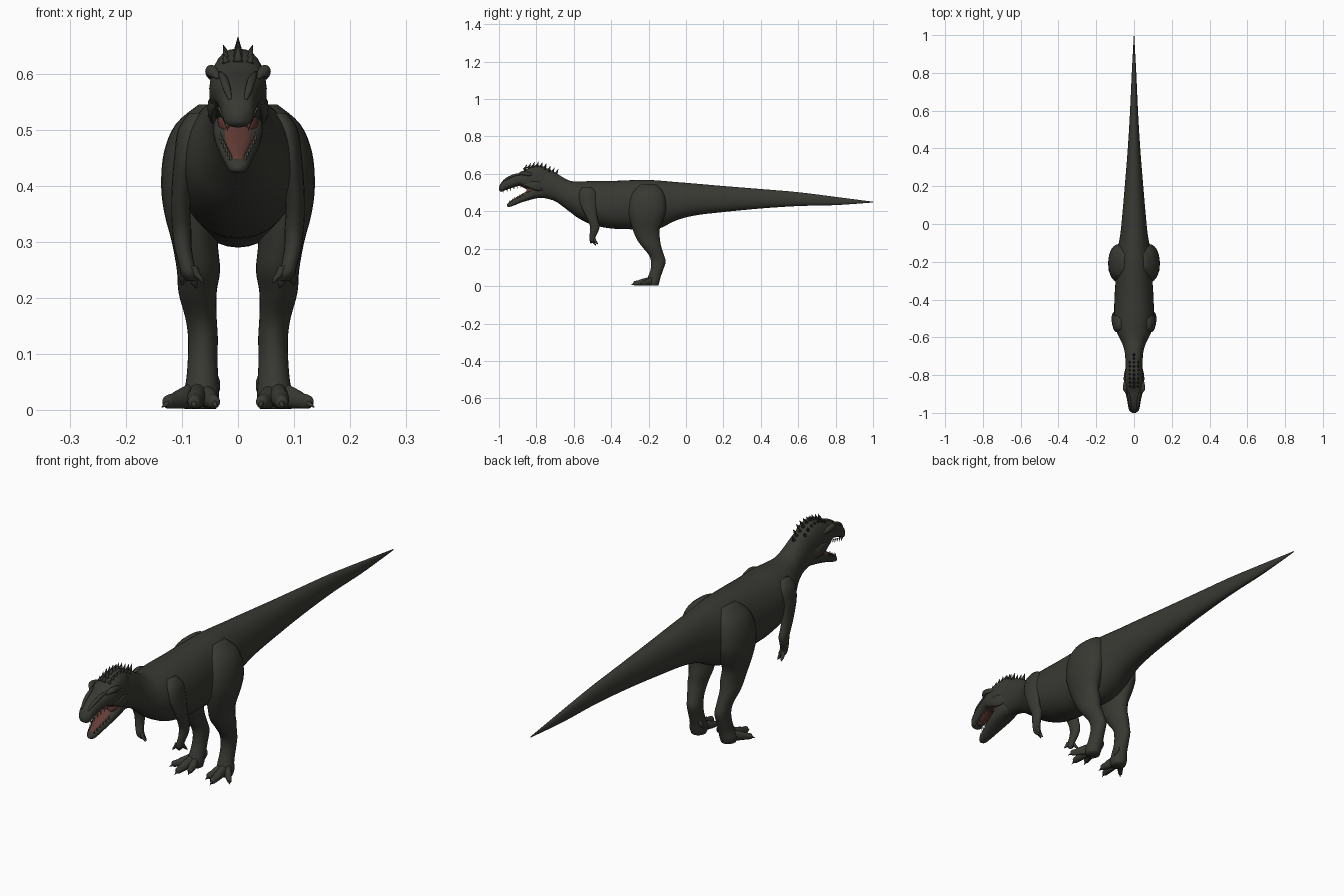
import bpy, bmesh, math
from mathutils import Vector


def material(name, rgb):
    m = bpy.data.materials.new(name)
    m.diffuse_color = (*rgb, 1)
    return m


HIDE = material("dark olive hide", (0.040, 0.040, 0.033))
MOUTH = material("mouth flesh", (0.13, 0.045, 0.036))
TOOTH = material("dull tooth", (0.12, 0.11, 0.085))


def catmull(a, b, c, d, t):
    return tuple(0.5 * (2*q + (r-p)*t + (2*p-5*q+4*r-s)*t*t + (3*q-p-3*r+s)*t**3)
                 for p, q, r, s in zip(a, b, c, d))


def refine(st, steps):
    """Smooth a list of stations with a spline."""
    out = []
    for i in range(len(st) - 1):
        a, d = st[max(i-1, 0)], st[min(i+2, len(st)-1)]
        out += [catmull(a, st[i], st[i+1], d, k / steps) for k in range(steps)]
    return out + [st[-1]]


def finish(name, bm, mat, mirror):
    bmesh.ops.recalc_face_normals(bm, faces=bm.faces)
    me = bpy.data.meshes.new(name)
    bm.to_mesh(me)
    bm.free()
    me.materials.append(mat)
    for p in me.polygons:
        p.use_smooth = True
    ob = bpy.data.objects.new(name, me)
    bpy.context.scene.collection.objects.link(ob)
    if mirror:
        mod = ob.modifiers.new("mirror", 'MIRROR')
        mod.use_mirror_merge = False
    return ob


def loft(name, stations, up, mat=HIDE, mirror=False, sides=24, steps=4, power=2.0, taper=0.0):
    """Skin rings (x, y, z, half width along x, half depth along 'up')."""
    bm = bmesh.new()
    rings = []
    for x, y, z, w, d in refine(stations, steps):
        ring = []
        for i in range(sides):
            a = math.tau * i / sides
            c, s = math.cos(a), math.sin(a)
            u = math.copysign(abs(c) ** (2/power), c) * (1 - taper * s)
            v = math.copysign(abs(s) ** (2/power), s)
            p = Vector((x + u*max(w, 0.0005), y, z)) + Vector(up) * v * max(d, 0.0005)
            ring.append(bm.verts.new(p))
        rings.append(ring)
    for r, q in zip(rings, rings[1:]):
        for i in range(sides):
            j = (i + 1) % sides
            bm.faces.new((r[i], r[j], q[j], q[i]))
    bm.faces.new(rings[0])
    bm.faces.new(rings[-1])
    return finish(name, bm, mat, mirror)


def profile(rows):
    """Turn (y, top, bottom, half width) into ring stations."""
    return [(0, y, (t + b)/2, w, (t - b)/2) for y, t, b, w in rows]


def spike(name, base, tip, radius, mat=HIDE, mirror=False):
    bm = bmesh.new()
    b, t = Vector(base), Vector(tip)
    rot = (t - b).to_track_quat('Z', 'Y').to_matrix().to_4x4()
    rot.translation = (b + t) / 2
    bmesh.ops.create_cone(bm, cap_ends=True, segments=8, radius1=radius, radius2=0.0003,
                          depth=(t - b).length, matrix=rot)
    return finish(name, bm, mat, mirror)


Y, Z = (0, 1, 0), (0, 0, 1)

# Tail, torso and neck in one smooth skin
loft("body", profile([
    (1.0, .451, .447, .001), (.8, .477, .433, .012), (.6, .502, .428, .021),
    (.4, .519, .415, .033), (.2, .535, .396, .049), (.05, .548, .378, .062),
    (-.05, .556, .352, .072), (-.13, .563, .313, .086), (-.2, .567, .29, .095),
    (-.3, .566, .304, .098), (-.4, .562, .308, .104), (-.5, .562, .328, .104),
    (-.57, .559, .36, .092), (-.62, .563, .396, .068), (-.66, .583, .427, .053),
    (-.7, .608, .454, .047), (-.75, .632, .469, .045), (-.8, .638, .474, .044),
    (-.83, .615, .49, .03)]), Z, sides=36, power=2.1, taper=.06)

# Skull with upper jaw, and the open lower jaw
loft("skull", profile([
    (-.72, .61, .53, .03), (-.77, .642, .505, .045), (-.82, .641, .508, .05),
    (-.86, .622, .525, .051), (-.89, .606, .538, .046), (-.93, .591, .528, .037),
    (-.965, .573, .515, .031), (-.987, .555, .504, .025), (-1.0, .53, .512, .009)]),
    Z, power=2.5, taper=.08)
loft("lower_jaw", profile([
    (-.75, .55, .475, .034), (-.8, .54, .469, .044), (-.84, .51, .459, .041),
    (-.88, .486, .447, .034), (-.915, .466, .433, .026), (-.945, .449, .423, .018),
    (-.957, .437, .427, .006)]), Z, power=2.5)

# Flesh inside the mouth: tongue, palate and throat
loft("tongue", profile([
    (-.8, .55, .5, .034), (-.84, .516, .475, .031), (-.88, .491, .462, .025),
    (-.915, .471, .445, .018), (-.945, .452, .435, .010)]), Z, MOUTH, sides=16)
loft("palate", profile([
    (-.81, .56, .502, .036), (-.86, .56, .521, .034), (-.89, .56, .535, .03),
    (-.93, .55, .525, .023), (-.97, .53, .512, .015)]), Z, MOUTH, sides=16)
loft("throat", profile([
    (-.8, .56, .48, .036), (-.835, .55, .482, .036), (-.852, .535, .49, .026)]),
    Z, MOUTH, sides=16)

# Teeth along both jaws
for i in range(6):
    t = i / 5
    y = -.885 - .09*t
    spike("upper_tooth", (.033 - .013*t, y, .541 - .028*t),
          (.031 - .013*t, y + .002, .526 - .028*t), .0035, TOOTH, True)
    y = -.875 - .068*t
    spike("lower_tooth", (.031 - .018*t, y, .482 - .036*t),
          (.031 - .018*t, y, .497 - .036*t), .003, TOOTH, True)

# Brow horns, cheek ridges and nostril bumps
loft("brow_horn", [(.036, -.9, .594, .004, .004), (.045, -.883, .603, .01, .01),
                   (.048, -.868, .604, .0105, .0115), (.046, -.84, .599, .009, .011),
                   (.04, -.81, .595, .004, .004)], Z, mirror=True, sides=12)
loft("cheek_ridge", [(.04, -.87, .545, .004, .004), (.045, -.83, .54, .009, .02),
                     (.043, -.79, .535, .009, .026), (.036, -.75, .53, .004, .01)],
     Z, mirror=True, sides=12)
loft("snout_ridge", [(.032, -.885, .6, .004, .004), (.026, -.92, .592, .007, .007),
                     (.02, -.96, .574, .007, .007), (.014, -.985, .555, .003, .003)],
     Z, mirror=True, sides=10)

# Crest of short spikes over the crown and nape
for i in range(9):
    y = -.86 + .021*i
    top = .628 + .02*math.sin(math.pi * min(1, (i + .6) / 7)) - max(0, i - 5)*.006
    spike("crest_spike", (0, y - .004, top - .012), (0, y + .01, top + .018), .009)
    if i < 7:
        spike("side_spike", (.021, y, top - .014), (.026, y + .009, top + .003), .007,
              mirror=True)

# Hind legs from hip to sole
loft("hind_leg", [
    (.05, -.2, .545, .02, .04), (.069, -.203, .51, .042, .077),
    (.081, -.206, .46, .051, .096), (.084, -.208, .4, .053, .1),
    (.082, -.211, .35, .049, .088), (.077, -.213, .3, .041, .071),
    (.0705, -.201, .25, .0385, .062), (.072, -.183, .21, .034, .051),
    (.066, -.158, .165, .028, .04), (.0625, -.148, .13, .0265, .039),
    (.063, -.155, .09, .0265, .034), (.064, -.169, .05, .029, .034),
    (.067, -.178, .022, .033, .036), (.067, -.178, .002, .028, .03)],
    Y, mirror=True, sides=28)

# Three spread toes with claws, and a small rear toe
for label, mid, end in (("inner", (.052, -.215), (.043, -.248)),
                        ("middle", (.075, -.235), (.078, -.276)),
                        ("outer", (.1, -.207), (.124, -.235))):
    (mx, my), (ex, ey) = mid, end
    loft(label + "_toe", [(.068, -.165, .03, .018, .026), (mx, my, .021, .016, .018),
                          ((mx + ex)/2, (my + ey)/2, .017, .014, .014),
                          (ex, ey, .015, .011, .012), (ex, ey - .006, .014, .005, .006)],
         Z, mirror=True, sides=14)
    dx, dy = ex - mx, ey - my
    n = math.hypot(dx, dy)
    spike(label + "_toe_claw", (ex - dx/n*.003, ey - dy/n*.003, .015),
          (ex + dx/n*.019, ey + dy/n*.019, .005), .008, mirror=True)
loft("rear_toe", [(.05, -.155, .075, .008, .009), (.041, -.152, .055, .008, .01),
                  (.038, -.158, .04, .006, .008), (.036, -.168, .028, .001, .001)],
     Y, mirror=True, sides=10)

# Short arms
loft("arm", [
    (.072, -.53, .53, .015, .025), (.085, -.527, .5, .022, .045),
    (.094, -.524, .45, .02, .046), (.1, -.513, .4, .018, .036),
    (.102, -.499, .355, .017, .028), (.1, -.488, .32, .017, .026),
    (.098, -.492, .29, .0155, .022), (.092, -.5, .262, .014, .017),
    (.087, -.5, .243, .014, .016), (.083, -.495, .23, .008, .009)],
    Y, mirror=True, sides=18)

# Clawed fingers
for label, x0, y0, tip in (("front_finger", .08, -.506, (.062, -.508, .226)),
                           ("middle_finger", .085, -.5, (.074, -.483, .217)),
                           ("back_finger", .094, -.494, (.1, -.47, .222))):
    tx, ty, tz = tip
    loft(label, [(x0, y0, .257, .008, .009), ((x0*2 + tx)/3, (y0*2 + ty)/3, .242, .0075, .008),
                 ((x0 + tx*2)/3, (y0 + ty*2)/3, tz + .009, .006, .0065),
                 (tx, ty, tz, .001, .001)], Y, mirror=True, sides=10)
